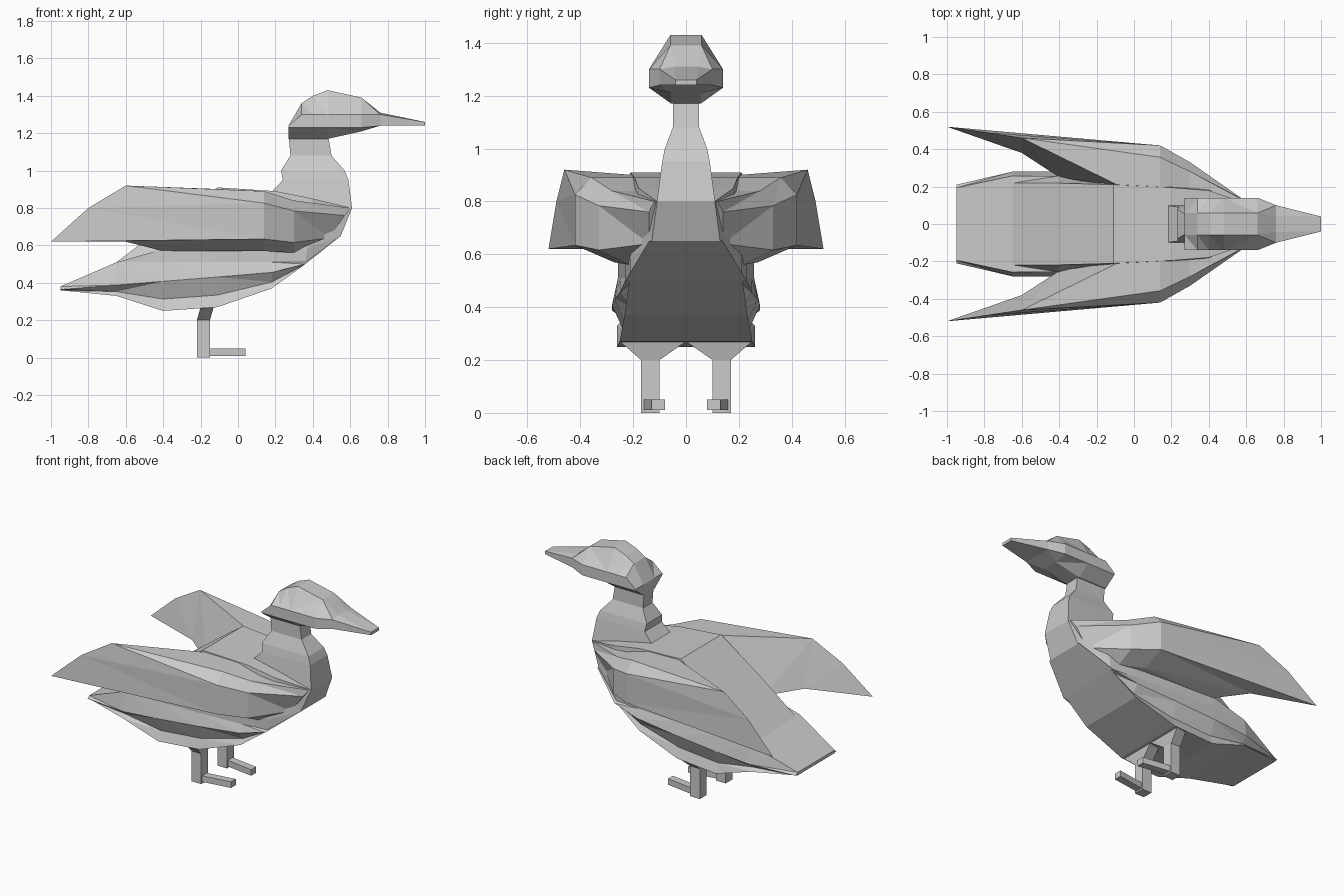
import bpy
import bmesh

cube = bpy.data.objects.get("Cube")
if cube:
    bpy.data.objects.remove(cube, do_unlink=True)

# One plain grey for the whole bird
grey = bpy.data.materials.new("plain_grey")
grey.use_nodes = True
colour = (0.6, 0.6, 0.6, 1)
grey.diffuse_color = colour
shader = next(node for node in grey.node_tree.nodes if node.type == "BSDF_PRINCIPLED")
shader.inputs["Base Color"].default_value = colour


def loft(name, sections, end_faces=None):
    """Skin a row of closed sections; end_faces splits the last cap."""
    bm = bmesh.new()
    rings = [[bm.verts.new(point) for point in section] for section in sections]
    count = len(rings[0])
    for ring, following in zip(rings, rings[1:]):
        for here in range(count):
            there = (here + 1) % count
            bm.faces.new((ring[here], ring[there], following[there], following[here]))
    bm.faces.new(rings[0])
    for face in end_faces or [range(count)]:
        bm.faces.new([rings[-1][corner] for corner in face])
    bmesh.ops.remove_doubles(bm, verts=bm.verts[:], dist=0.001)
    bmesh.ops.triangulate(bm, faces=bm.faces[:])
    bmesh.ops.recalc_face_normals(bm, faces=bm.faces[:])
    mesh = bpy.data.meshes.new(name)
    bm.to_mesh(mesh)
    bm.free()
    mesh.materials.append(grey)
    obj = bpy.data.objects.new(name, mesh)
    bpy.context.collection.objects.link(obj)


def mirrored(half):
    """Close a half section across the middle plane."""
    return half + [(x, -y, z) for x, y, z in reversed(half)]


def clamp(value, low, high):
    return max(low, min(value, high))


def body_section(x, top, belly, width):
    """Back, flank, sharp side ridge, hollow and belly at one station."""
    ridge = clamp(0.44 + 0.08 * x, belly, top)
    hollow = belly + (ridge - belly) * 0.4
    outline = [
        (0.78, top),
        (0.92, clamp(0.58, belly, top)),
        (0.92, clamp(0.51, belly, top)),
        (1, ridge),
        (0.85, hollow),
        (0.93, belly),
    ]
    # The breast leans forward towards its top
    lean = max(x, 0) * 0.1 / (top - belly)
    return mirrored([(x - lean * (top - z), width * share, z) for share, z in outline])


def head_section(x, crown, chin, width):
    """Narrow crown, upright cheek and narrow chin at one station."""
    outline = [
        (0.42, crown),
        (1, clamp(1.3, chin, crown)),
        (1, clamp(1.23, chin, crown)),
        (0.4, chin),
    ]
    return mirrored([(x, width * share, z) for share, z in outline])


def wing_section(x, reach, top, bottom, lean=0):
    """Angular shoulder section, from root top round to root bottom."""
    bevel = (top - bottom) / 5
    root = reach * 0.35
    outline = [
        (root, top),
        (reach * 0.85, top),
        (reach, top - bevel),
        (reach, bottom + bevel),
        (reach * 0.65, bottom),
        (root, bottom),
    ]
    return [(x - lean * (top - z), y, z) for y, z in outline]


def rectangle(side, back, front, inner, outer, z, toe_in=0):
    """Level four-cornered section on one side of the bird."""
    corners = ((back, inner), (front, inner - toe_in), (front, outer - toe_in), (back, outer))
    return [(x, y * side, z) for x, y in corners]


# Body from tail to breast: position, back height, belly height, half width
body_stations = [
    (-.95, .38, .36, .21),
    (-.65, .51, .33, .28),
    (-.4, .7, .25, .28),
    (-.11, .91, .27, .27),
    (.2, .89, .37, .25),
    (.4, .85, .5, .23),
    (.61, .8, .65, .14),
]
loft("body", [body_section(*station) for station in body_stations])

# Head and bill: position, crown height, chin height, half width
head_stations = [
    (.27, 1.24, 1.17, .14),
    (.34, 1.36, 1.17, .14),
    (.4, 1.4, 1.17, .14),
    (.48, 1.43, 1.17, .14),
    (.66, 1.39, 1.21, .14),
    (.76, 1.31, 1.24, .1),
    (1, 1.26, 1.24, .04),
]
loft("head", [head_section(*station) for station in head_stations])

# Neck from the breast up: height, front, back, half width
neck_stations = [
    (.8, .61, .1, .11),
    (.95, .59, .24, .09),
    (1, .57, .23, .08),
    (1.08, .5, .28, .05),
    (1.2, .48, .27, .05),
]
loft("neck", [
    mirrored([(front, width, z), (back, width, z)])
    for z, front, back, width in neck_stations
])

# Wings: shoulders growing out of the breast into a swept blade, hollow inside
wing = [
    wing_section(.6, .14, .8, .6, lean=0.7),
    wing_section(.3, .33, .84, .56),
    wing_section(.14, .42, .89, .57),
    [(-.07, .2, .9), (-.6, .46, .92), (-.8, .49, .8),
     (-1, .52, .62), (-.6, .38, .62), (-.4, .25, .57)],
]
trailing_faces = [(1, 2, 3, 4), (0, 1, 4, 5)]

for label, side in (("left", 1), ("right", -1)):
    loft(label + "_wing",
         [[(x, y * side, z) for x, y, z in section] for section in wing],
         trailing_faces)
    # Flared thigh running into a square shank
    loft(label + "_leg", [
        rectangle(side, -.2, -.13, 0, .25, .27),
        rectangle(side, -.22, -.15, .1, .17, .2),
        rectangle(side, -.22, -.15, .1, .17, 0),
    ])
    # Flat toe bar pointing forward and slightly inward
    loft(label + "_foot", [
        rectangle(side, -.16, .04, .11, .16, z, toe_in=0.03) for z in (.01, .05)
    ])
